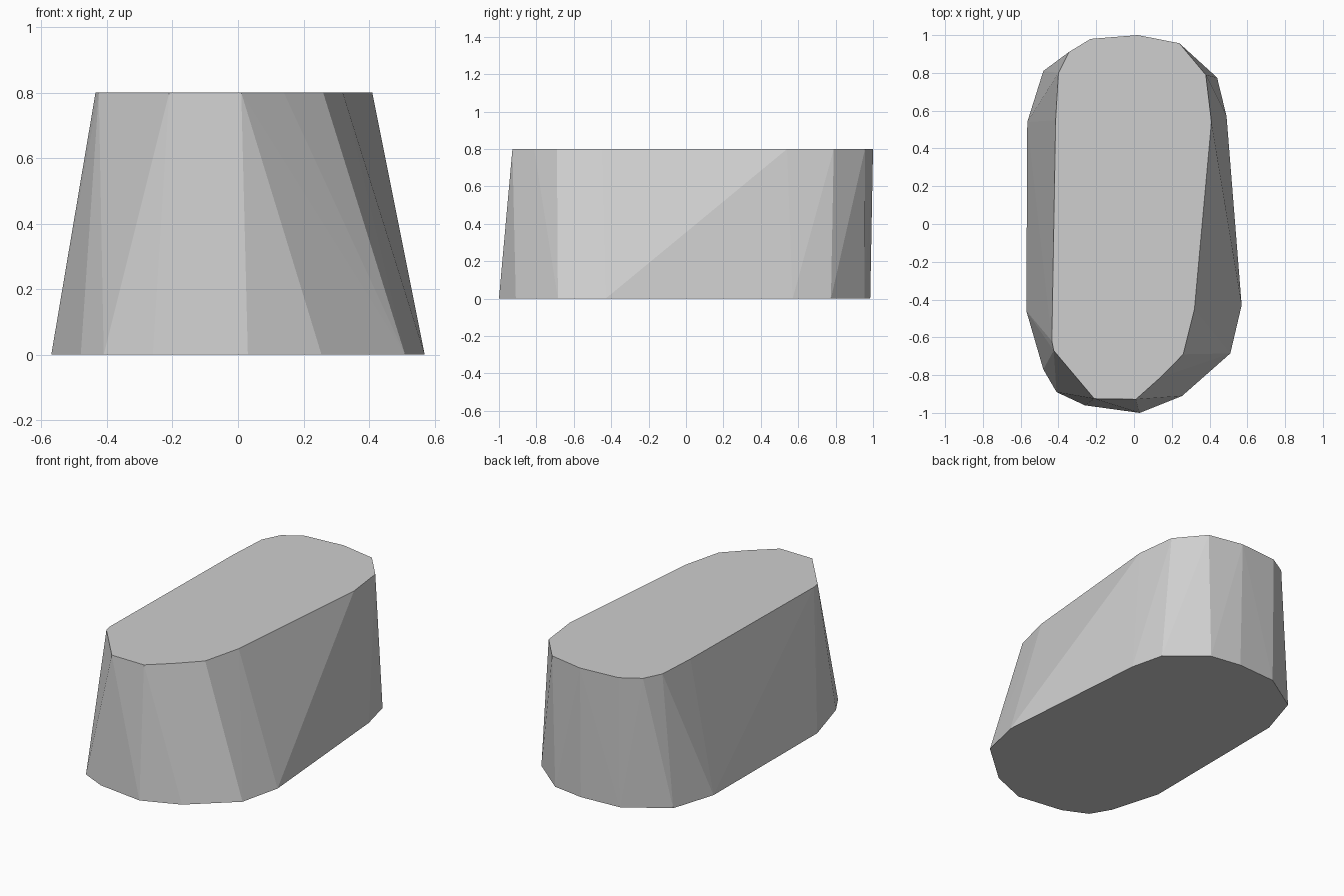
import bpy, bmesh

if "Cube" in bpy.data.objects:
    bpy.data.objects.remove(bpy.data.objects["Cube"])

HEIGHT = 0.8

# Base and top outlines of the tapered block, counter-clockwise from the front
base = [(0.03, -1.0), (0.255, -0.91), (0.51, -0.685), (0.57, -0.43),
        (0.49, 0.57), (0.44, 0.775), (0.22, 0.955), (0.025, 0.985),
        (-0.23, 0.97), (-0.48, 0.81), (-0.565, 0.54), (-0.57, -0.46),
        (-0.48, -0.77), (-0.41, -0.89), (-0.26, -0.96)]
top = [(0.01, -0.928), (0.14, -0.812), (0.26, -0.69), (0.32, -0.45),
       (0.41, 0.54), (0.38, 0.79), (0.24, 0.957), (0.02, 1.0),
       (-0.23, 0.98), (-0.345, 0.91), (-0.40, 0.80), (-0.415, 0.55),
       (-0.435, -0.62), (-0.425, -0.67), (-0.21, -0.925)]

# One flat grey
grey = bpy.data.materials.new("light grey")
grey.diffuse_color = (0.62, 0.62, 0.62, 1)
grey.use_nodes = True
grey.node_tree.nodes["Principled BSDF"].inputs["Base Color"].default_value = grey.diffuse_color

# Tapered block: hull stretched between the two outlines
bm = bmesh.new()
for outline, z in ((base, 0.0), (top, HEIGHT)):
    for x, y in outline:
        bm.verts.new((x, y, z))
bmesh.ops.convex_hull(bm, input=bm.verts[:])

# Merge the flat end caps into single faces
bmesh.ops.dissolve_limit(bm, angle_limit=0.002, verts=bm.verts[:], edges=bm.edges[:])
bmesh.ops.recalc_face_normals(bm, faces=bm.faces[:])

mesh = bpy.data.meshes.new("tapered_block")
bm.to_mesh(mesh)
bm.free()
mesh.materials.append(grey)
block = bpy.data.objects.new("tapered_block", mesh)
bpy.context.collection.objects.link(block)
